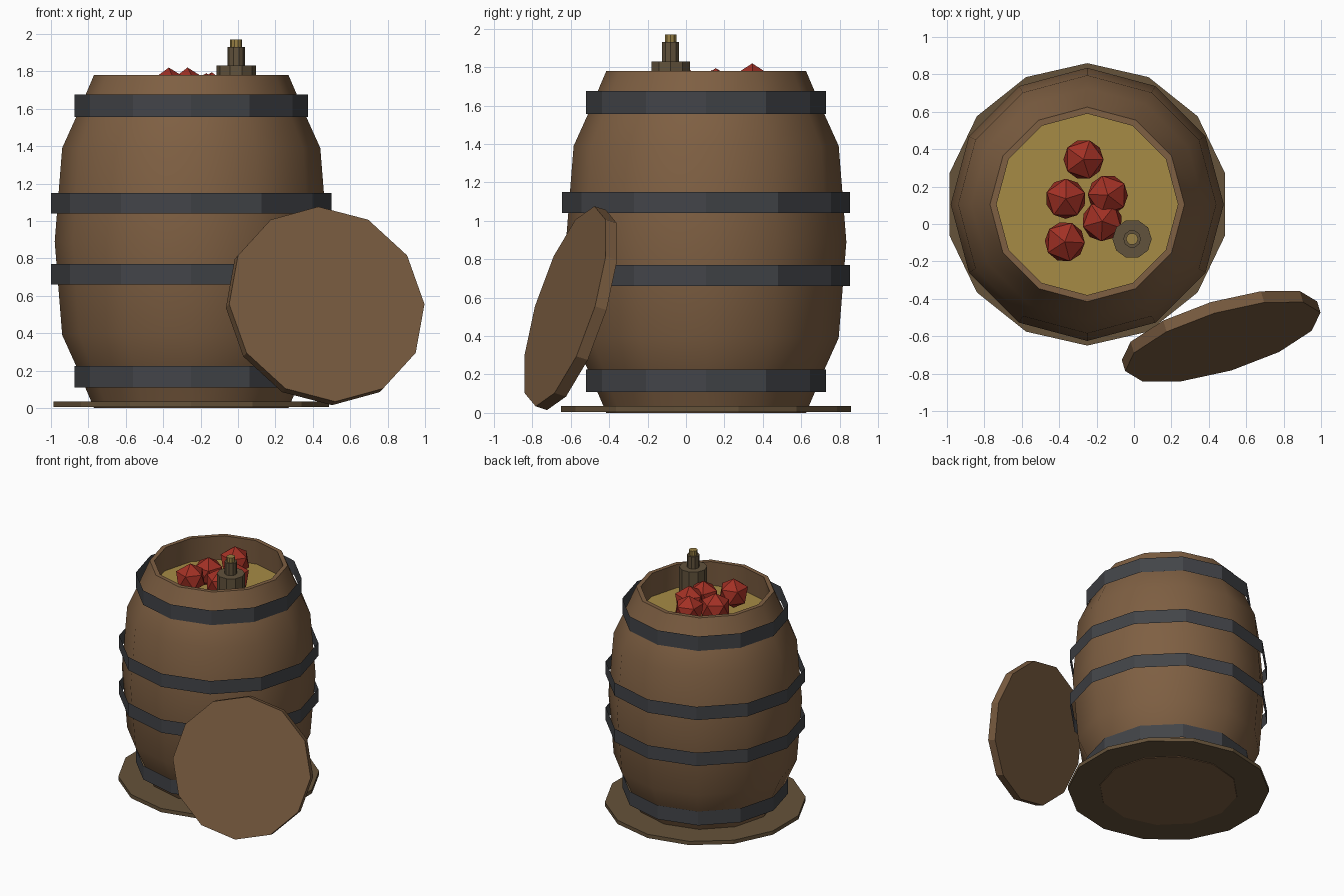
import bpy, bmesh, math
from mathutils import Matrix, Vector

if "Cube" in bpy.data.objects:
    bpy.data.objects.remove(bpy.data.objects["Cube"])

BX, BY = -0.25, 0.105  # barrel axis


def material(name, rgb):
    m = bpy.data.materials.new(name)
    m.diffuse_color = (*rgb, 1)
    m.use_nodes = True
    m.node_tree.nodes["Principled BSDF"].inputs["Base Color"].default_value = m.diffuse_color
    return m


WOOD = material("wood", (0.21, 0.115, 0.055))
LID = material("lid_wood", (0.19, 0.105, 0.05))
BASE = material("base_wood", (0.13, 0.085, 0.042))
IRON = material("iron", (0.055, 0.058, 0.065))
LIQUID = material("liquid", (0.38, 0.26, 0.06))
RED = material("fruit_red", (0.36, 0.03, 0.018))
GLASS = material("bottle_glass", (0.12, 0.085, 0.045))
CORK = material("cork", (0.32, 0.22, 0.06))


def finish(name, bm, mat, matrix):
    me = bpy.data.meshes.new(name)
    bm.to_mesh(me)
    bm.free()
    me.materials.append(mat)
    ob = bpy.data.objects.new(name, me)
    ob.matrix_world = matrix
    bpy.context.collection.objects.link(ob)
    return ob


def lathe(name, profile, sides, mat, matrix, cap_start=False, cap_end=False, turn=0.0):
    """Revolve (radius, z) points, listed so that faces point outwards."""
    bm = bmesh.new()
    rings = []
    for r, z in profile:
        rings.append([bm.verts.new((r * math.cos(turn + math.tau * i / sides),
                                    r * math.sin(turn + math.tau * i / sides), z))
                      for i in range(sides)])
    for a, b in zip(rings, rings[1:]):
        for i in range(sides):
            j = (i + 1) % sides
            bm.faces.new((a[i], a[j], b[j], b[i]))
    if cap_start:
        bm.faces.new(rings[0][::-1])
    if cap_end:
        bm.faces.new(rings[-1])
    return finish(name, bm, mat, matrix)


axis = Matrix.Translation((BX, BY, 0))

# Barrel shell: bulging outside, flat rim, inner wall down past the liquid
barrel = lathe("barrel", [(0.52, 0), (0.62, 0.235), (0.69, 0.39), (0.73, 0.89),
                          (0.69, 1.39), (0.62, 1.545), (0.52, 1.78),
                          (0.485, 1.78), (0.50, 1.57)],
               12, WOOD, axis, cap_start=True)
bpy.context.view_layer.objects.active = barrel
barrel.select_set(True)
bpy.ops.object.shade_smooth_by_angle(angle=math.radians(40))
barrel.select_set(False)

# Wide foot disc
lathe("base_disc", [(0.755, 0.004), (0.755, 0.035)], 14, BASE, axis,
      True, True, turn=math.pi / 2)

# Liquid surface
lathe("liquid", [(0.497, 1.575), (0.497, 1.58)], 12, LIQUID, axis, True, True)

# Iron hoops, open thin bands
for n, (r, z0, z1) in enumerate([(0.625, 0.11, 0.225), (0.75, 0.66, 0.77),
                                 (0.75, 1.04, 1.15), (0.625, 1.555, 1.675)]):
    lathe(f"hoop_{n + 1}", [(r, z0), (r, z1)], 12, IRON, axis)

# Floating fruit
for n, (x, y, top) in enumerate([(-0.27, 0.345, 1.82), (-0.365, 0.135, 1.785),
                                 (-0.14, 0.155, 1.795), (-0.17, 0.015, 1.79),
                                 (-0.37, -0.095, 1.82)]):
    bm = bmesh.new()
    bmesh.ops.create_icosphere(bm, subdivisions=1, radius=0.12)
    finish(f"fruit_{n + 1}", bm, RED,
           Matrix.Translation((x, y, top - 0.12)) @ Matrix.Rotation(n * 0.3, 4, 'Z'))

# Bottle with cork
spot = Matrix.Translation((-0.01, -0.08, 0))
lathe("bottle", [(0.105, 1.52), (0.105, 1.83), (0.047, 1.83), (0.047, 1.93)],
      10, GLASS, spot, True, True)
lathe("bottle_cork", [(0.032, 1.92), (0.032, 1.97)], 10, CORK, spot, True, True)

# Lid leaning on the barrel, outer face along +local z
n = Vector((0.3, -1, 0.32)).normalized()
u = Vector((1, 0.3, 0)).normalized()
v = n.cross(u)
lean = Matrix.Translation((0.475, -0.63, 0.555)) @ Matrix((u, v, n)).transposed().to_4x4()
lathe("lid", [(0.545, -0.065), (0.545, 0)], 12, LID, lean, True, True)
